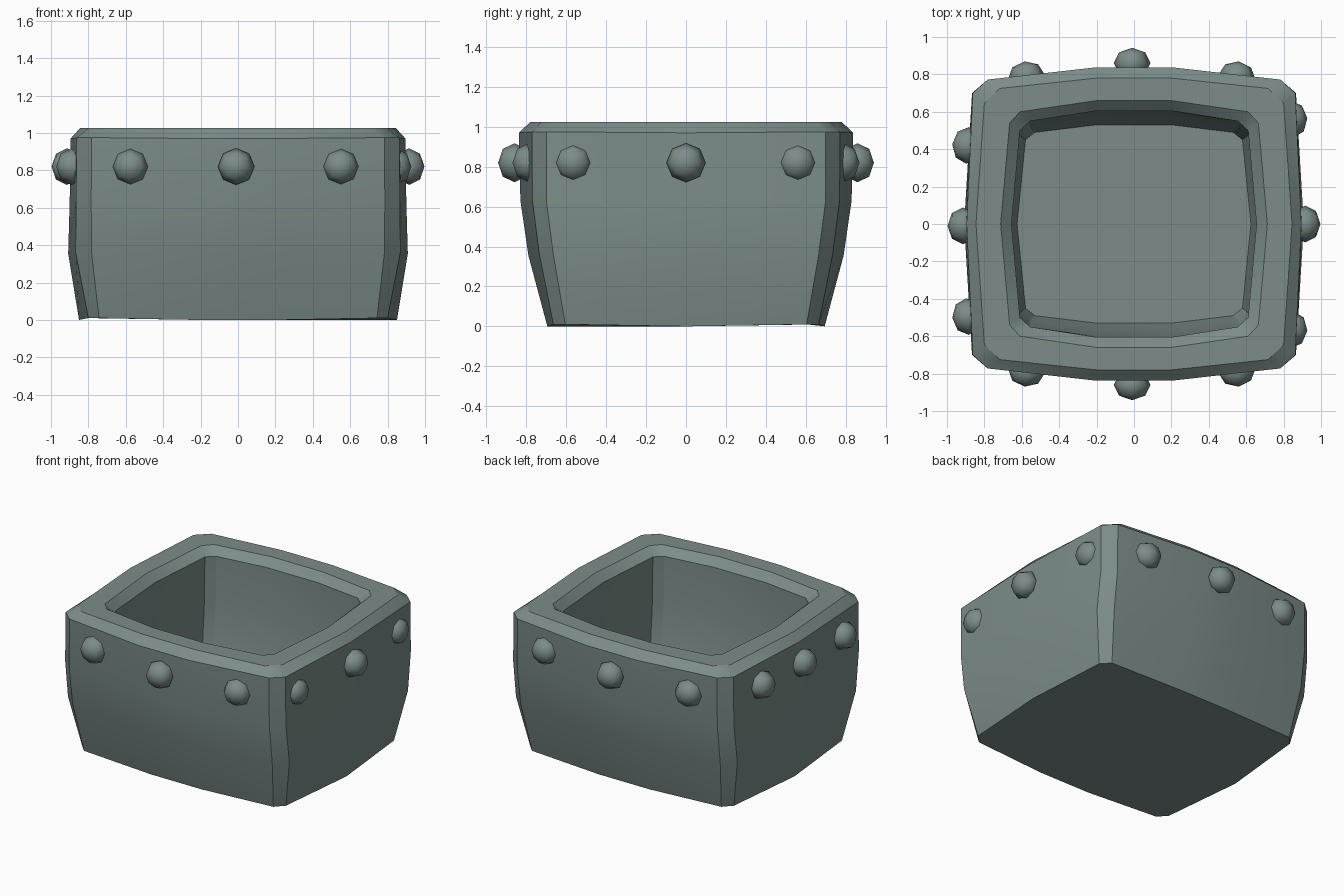
import bpy, bmesh, math
from mathutils import Vector, Matrix

if "Cube" in bpy.data.objects:
    bpy.data.objects.remove(bpy.data.objects["Cube"])

mat = bpy.data.materials.new("grey_green_metal")
mat.diffuse_color = (0.2, 0.265, 0.255, 1)
mat.use_nodes = True
mat.node_tree.nodes["Principled BSDF"].inputs["Base Color"].default_value = mat.diffuse_color


def ring_points(mx, my, ax, ay, bx, by, z, zm):
    """Bulged square with cut corners: side middles mx/my, corner points a and b."""
    return [(mx, 0, zm), (ax, ay, z), (bx, by, z), (0.2, my, zm), (-0.2, my, zm),
            (-bx, by, z), (-ax, ay, z), (-mx, 0, zm), (-ax, -ay, z), (-bx, -by, z),
            (-0.2, -my, zm), (0.2, -my, zm), (bx, -by, z), (ax, -ay, z)]


def finish(name, bm, angle):
    bmesh.ops.recalc_face_normals(bm, faces=bm.faces)
    me = bpy.data.meshes.new(name)
    bm.to_mesh(me)
    bm.free()
    me.materials.append(mat)
    ob = bpy.data.objects.new(name, me)
    bpy.context.collection.objects.link(ob)
    bpy.ops.object.select_all(action='DESELECT')
    ob.select_set(True)
    bpy.context.view_layer.objects.active = ob
    bpy.ops.object.shade_smooth_by_angle(angle=math.radians(angle))
    return ob


# tub: outer wall up, over the bevelled rim, down the inner wall to the floor
rings = [
    (0.85, 0.695, 0.80, 0.605, 0.743, 0.665, 0.01, 0.0),
    (0.908, 0.79, 0.868, 0.665, 0.783, 0.735, 0.36, 0.355),
    (0.90, 0.83, 0.866, 0.70, 0.785, 0.77, 0.63, 0.63),
    (0.895, 0.838, 0.862, 0.70, 0.783, 0.772, 0.975, 0.97),
    (0.845, 0.78, 0.80, 0.645, 0.717, 0.725, 1.025, 1.025),
    (0.713, 0.66, 0.665, 0.54, 0.61, 0.60, 1.025, 1.025),
    (0.655, 0.605, 0.61, 0.50, 0.555, 0.55, 0.975, 0.97),
    (0.66, 0.60, 0.615, 0.50, 0.56, 0.55, 0.62, 0.62),
    (0.655, 0.565, 0.61, 0.475, 0.56, 0.52, 0.38, 0.38),
    (0.625, 0.53, 0.58, 0.45, 0.53, 0.49, 0.22, 0.21),
]
bm = bmesh.new()
loops = [[bm.verts.new(p) for p in ring_points(*r)] for r in rings]
n = len(loops[0])
for lo, hi in zip(loops, loops[1:]):
    for i in range(n):
        j = (i + 1) % n
        bm.faces.new((lo[i], lo[j], hi[j], hi[i]))
bm.faces.new(loops[0][::-1])
bm.faces.new(loops[-1])
finish("tub", bm, 30)

# studs around the upper wall: position on the wall and outward direction
studs = []
for s in (-1, 1):
    studs += [(-0.01, s * 0.86, 0, s), (-0.575, s * 0.788, -0.12, s), (0.55, s * 0.788, 0.12, s)]
studs += [(0.915, 0, 1, 0), (0.845, 0.56, 1, 0.07), (0.845, -0.565, 1, -0.07),
          (-0.915, -0.01, -1, 0), (-0.89, 0.42, -1, 0.07), (-0.89, -0.495, -1, -0.07)]
for k, (x, y, dx, dy) in enumerate(studs):
    bm = bmesh.new()
    bmesh.ops.create_uvsphere(bm, u_segments=8, v_segments=4, radius=0.1)
    rot = Vector((dx, dy, 0)).to_track_quat('Z', 'Y').to_matrix().to_4x4()
    bm.transform(Matrix.Translation((x, y, 0.82)) @ rot @ Matrix.Diagonal((0.98, 0.98, 0.82, 1)))
    finish(f"stud_{k + 1}", bm, 80)
